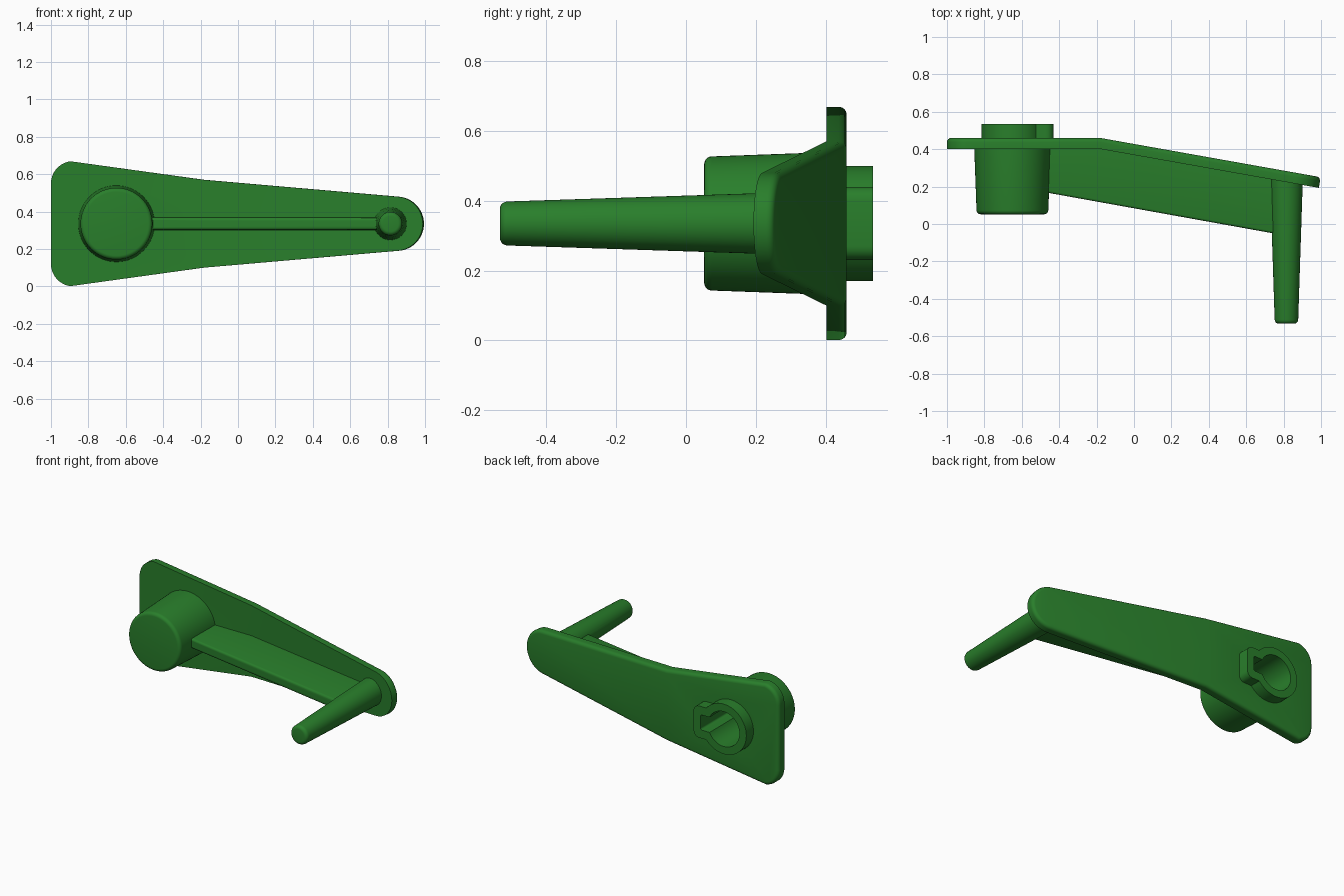
import bpy, bmesh
from math import sin, cos, pi, asin, radians

if "Cube" in bpy.data.objects:
    bpy.data.objects.remove(bpy.data.objects["Cube"])

ZC, HUB_X, PIN_X = 0.335, -0.65, 0.815
BEND, SLOPE = -0.18, 0.178
green = bpy.data.materials.new("green_plastic")
green.diffuse_color = (0.022, 0.21, 0.024, 1)
green.use_nodes = True
green.node_tree.nodes["Principled BSDF"].inputs["Base Color"].default_value = green.diffuse_color


def finish(name, bm):
    bmesh.ops.recalc_face_normals(bm, faces=bm.faces)
    me = bpy.data.meshes.new(name)
    bm.to_mesh(me)
    bm.free()
    ob = bpy.data.objects.new(name, me)
    bpy.context.collection.objects.link(ob)
    me.materials.append(green)
    return ob


def arc(cx, cz, r, a0, a1, n):
    return [(cx + r * cos(radians(a0 + (a1 - a0) * i / n)),
             cz + r * sin(radians(a0 + (a1 - a0) * i / n))) for i in range(n + 1)]


def lathe(name, cx, y0, r0, y1, r1, fillet, n=64):
    # tapered round post along y with a filleted front rim
    prof = [(r0 - fillet + fillet * sin(pi / 2 * i / 5),
             y0 + fillet - fillet * cos(pi / 2 * i / 5)) for i in range(6)] + [(r1, y1)]
    bm = bmesh.new()
    rings = [[bm.verts.new((cx + r * cos(2 * pi * k / n), y, ZC + r * sin(2 * pi * k / n)))
              for k in range(n)] for r, y in prof]
    for a, b in zip(rings, rings[1:]):
        for k in range(n):
            bm.faces.new((a[k], a[(k + 1) % n], b[(k + 1) % n], b[k]))
    bm.faces.new(rings[0])
    bm.faces.new(rings[-1])
    return finish(name, bm)


def keyhole(name, r, half, xend, corner, y0, y1):
    # round section with a keyway tab towards +x
    a = math_deg = asin(half / r) * 180 / pi
    pts = arc(HUB_X, ZC, r, a, 360 - a, 56)
    pts += arc(xend - corner, ZC - half + corner, corner, -90, 0, 5)
    pts += arc(xend - corner, ZC + half - corner, corner, 0, 90, 5)
    bm = bmesh.new()
    f = bm.faces.new([bm.verts.new((x, y0, z)) for x, z in pts])
    ext = bmesh.ops.extrude_face_region(bm, geom=[f])
    bmesh.ops.translate(bm, vec=(0, y1 - y0, 0),
                        verts=[v for v in ext["geom"] if isinstance(v, bmesh.types.BMVert)])
    return finish(name, bm)


# bent arm plate: flat half and sloped half, rounded rear rim
top = [(BEND, ZC + 0.235)] + arc(-0.88, 0.55, 0.12, 98, 180, 9)
tip = arc(0.853, ZC, 0.145, 85, -85, 28)
low = [(x, 2 * ZC - z) for x, z in reversed(top)]
flat, sloped = top + low, [top[0]] + tip + [low[-1]]


def plate_vert(bm, p, back):
    d = max(0, p[0] - BEND)
    if back:
        return bm.verts.new((p[0], 0.46 - SLOPE * d, p[1]))
    dx = 0.005 if d < 0.01 and p[0] > BEND - 0.01 else 0.01 if d > 0 else 0
    x = p[0] - dx
    return bm.verts.new((x, 0.402 - SLOPE * max(0, x - BEND + 0.005), p[1]))


bm = bmesh.new()
outline = top + low + list(reversed(tip))
rim = {}
for back in (True, False):
    vs = {p: plate_vert(bm, p, back) for p in outline}
    rim[back] = [vs[p] for p in outline]
    bm.faces.new([vs[p] for p in flat])
    bm.faces.new([vs[p] for p in sloped])
n = len(outline)
for i in range(n):
    j = (i + 1) % n
    bm.faces.new((rim[True][i], rim[True][j], rim[False][j], rim[False][i]))
bmesh.ops.recalc_face_normals(bm, faces=bm.faces)
edges = [bm.edges.get((rim[True][i], rim[True][(i + 1) % n])) for i in range(n)]
bmesh.ops.bevel(bm, geom=edges, offset=0.022, segments=4, profile=0.5, affect='EDGES')
plate = finish("crank_arm", bm)

# hub, handle pin and keyed rear boss
hub = lathe("hub", HUB_X, 0.052, 0.192, 0.43, 0.205, 0.022)
pin = lathe("handle_pin", PIN_X, -0.533, 0.063, 0.25, 0.088, 0.022, 48)
boss = keyhole("keyed_boss", 0.165, 0.105, -0.43, 0.04, 0.43, 0.535)

# stiffening rib between hub and pin, slightly drafted
bm = bmesh.new()
prof = [(-0.5, 0.174), (0.8, -0.06), (0.8, 0.255), (BEND, 0.43), (-0.5, 0.43)]
sides = []
for s in (-1, 1):
    sides.append([bm.verts.new((x, y, ZC + s * (0.032 if i < 2 else 0.036)))
                  for i, (x, y) in enumerate(prof)])
    bm.faces.new(sides[-1])
for i in range(5):
    j = (i + 1) % 5
    bm.faces.new((sides[0][i], sides[0][j], sides[1][j], sides[1][i]))
bmesh.ops.recalc_face_normals(bm, faces=bm.faces)
bmesh.ops.bevel(bm, geom=[bm.edges.get((s[0], s[1])) for s in sides],
                offset=0.012, segments=3, profile=0.5, affect='EDGES')
rib = finish("stiffening_rib", bm)

# blind keyed shaft socket
socket = keyhole("socket_cutter", 0.115, 0.05, -0.48, 0.012, 0.12, 0.6)
socket.hide_render = True

# fuse everything into one moulded body, then cut the socket
bpy.context.view_layer.objects.active = plate
plate.select_set(True)
for part, op in ((hub, 'UNION'), (rib, 'UNION'), (pin, 'UNION'),
                 (boss, 'UNION'), (socket, 'DIFFERENCE')):
    mod = plate.modifiers.new(part.name, 'BOOLEAN')
    mod.object, mod.operation, mod.solver = part, op, 'EXACT'
    bpy.ops.object.modifier_apply(modifier=mod.name)
    bpy.data.objects.remove(part)
bpy.ops.object.shade_smooth_by_angle(angle=radians(30))
